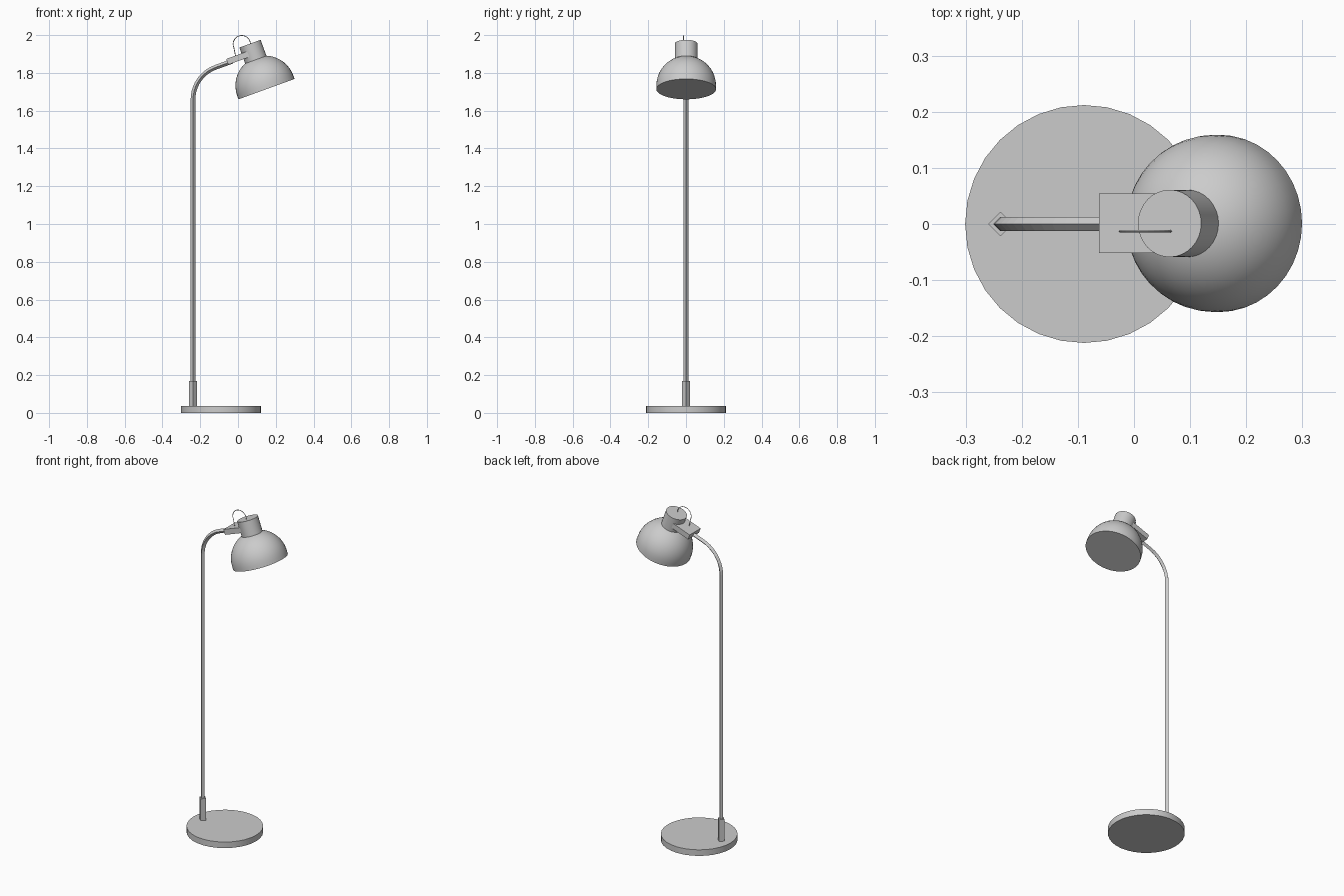
import bpy, bmesh, math
from mathutils import Vector, Matrix

if "Cube" in bpy.data.objects:
    bpy.data.objects.remove(bpy.data.objects["Cube"])

grey = bpy.data.materials.new("light grey")
grey.use_nodes = True
grey.diffuse_color = (0.6, 0.6, 0.6, 1)
grey.node_tree.nodes["Principled BSDF"].inputs["Base Color"].default_value = (0.6, 0.6, 0.6, 1)

TILT = math.radians(20)


def finish(name, bm, matrix=Matrix(), smooth=True):
    bmesh.ops.recalc_face_normals(bm, faces=bm.faces[:])
    mesh = bpy.data.meshes.new(name)
    bm.to_mesh(mesh)
    bm.free()
    mesh.materials.append(grey)
    obj = bpy.data.objects.new(name, mesh)
    bpy.context.collection.objects.link(obj)
    obj.matrix_world = matrix
    if smooth:
        bpy.ops.object.select_all(action="DESELECT")
        obj.select_set(True)
        bpy.context.view_layer.objects.active = obj
        bpy.ops.object.shade_smooth_by_angle(angle=math.radians(35))
    return obj


def skin(bm, rings):
    """Join equal rings of vertices into a closed tube with end caps."""
    for a, b in zip(rings, rings[1:]):
        for i in range(len(a)):
            j = (i + 1) % len(a)
            bm.faces.new((a[i], a[j], b[j], b[i]))
    bm.faces.new(rings[0])
    bm.faces.new(rings[-1])


def lathe(name, profile, matrix, sides=32, smooth=True):
    bm = bmesh.new()
    angles = [math.tau * i / sides for i in range(sides)]
    skin(bm, [[bm.verts.new((r * math.cos(a), r * math.sin(a), h)) for a in angles]
              for r, h in profile])
    return finish(name, bm, matrix, smooth)


def sweep(name, path, radius, y=0, sides=4):
    """Tube along a path of (x, z) points in a plane of constant y."""
    bm = bmesh.new()
    pts = [Vector((x, y, z)) for x, z in path]
    rings = []
    for i, p in enumerate(pts):
        t = (pts[min(i + 1, len(pts) - 1)] - pts[max(i - 1, 0)]).normalized()
        side = Vector((0, 1, 0))
        out = t.cross(side)
        rings.append([bm.verts.new(p + radius * (math.cos(a) * out + math.sin(a) * side))
                      for a in (math.tau * k / sides for k in range(sides))])
    skin(bm, rings)
    return finish(name, bm, smooth=False)


# Round foot and the square socket that holds the pole
lathe("base", [(0.212, 0), (0.212, 0.037)], Matrix.Translation((-0.089, 0, 0)))
POLE_X = -0.238
lathe("pole_socket", [(0.022, 0.03), (0.022, 0.17)],
      Matrix.Translation((POLE_X, 0, 0)), sides=4, smooth=False)

# Pole, bending over at the top
BEND = 0.18
path = [(POLE_X, 0.1)]
for i in range(11):
    a = (math.pi / 2 - TILT) * i / 10
    path.append((POLE_X + BEND * (1 - math.cos(a)), 1.66 + BEND * math.sin(a)))
path.append((path[-1][0] + 0.09, path[-1][1] + 0.09 * math.tan(TILT)))
sweep("pole", path, 0.0125)

# Flat bracket between the pole and the lamp head
bm = bmesh.new()
bmesh.ops.create_cube(bm, size=1)
bmesh.ops.scale(bm, vec=(0.125, 0.106, 0.032), verts=bm.verts[:])
finish("head_bracket", bm, Matrix.Translation((0.002, 0.001, 1.88))
       @ Matrix.Rotation(-TILT, 4, "Y"), smooth=False)

# Tilted lamp head: domed shade with closed underside, and a cap
head = Matrix.Translation((0.151, 0.001, 1.714)) @ Matrix.Rotation(-TILT, 4, "Y")
R = 0.158
dome = [(R, 0)]
for i in range(11):
    a = math.radians(80) * i / 10
    dome.append((R * math.cos(a), 0.02 + R * math.sin(a)))
lathe("shade", dome, head, sides=40)
lathe("shade_cap", [(0.06, 0.14), (0.06, 0.256)], head)

# Thin wire looping from the bracket into the cap
loop = [(-0.012, 1.885)]
for i in range(17):
    a = math.radians(205 - 215 * i / 16)
    loop.append((0.02 + 0.046 * math.cos(a), 1.952 + 0.046 * math.sin(a)))
sweep("wire_loop", loop, 0.002, y=-0.013)
